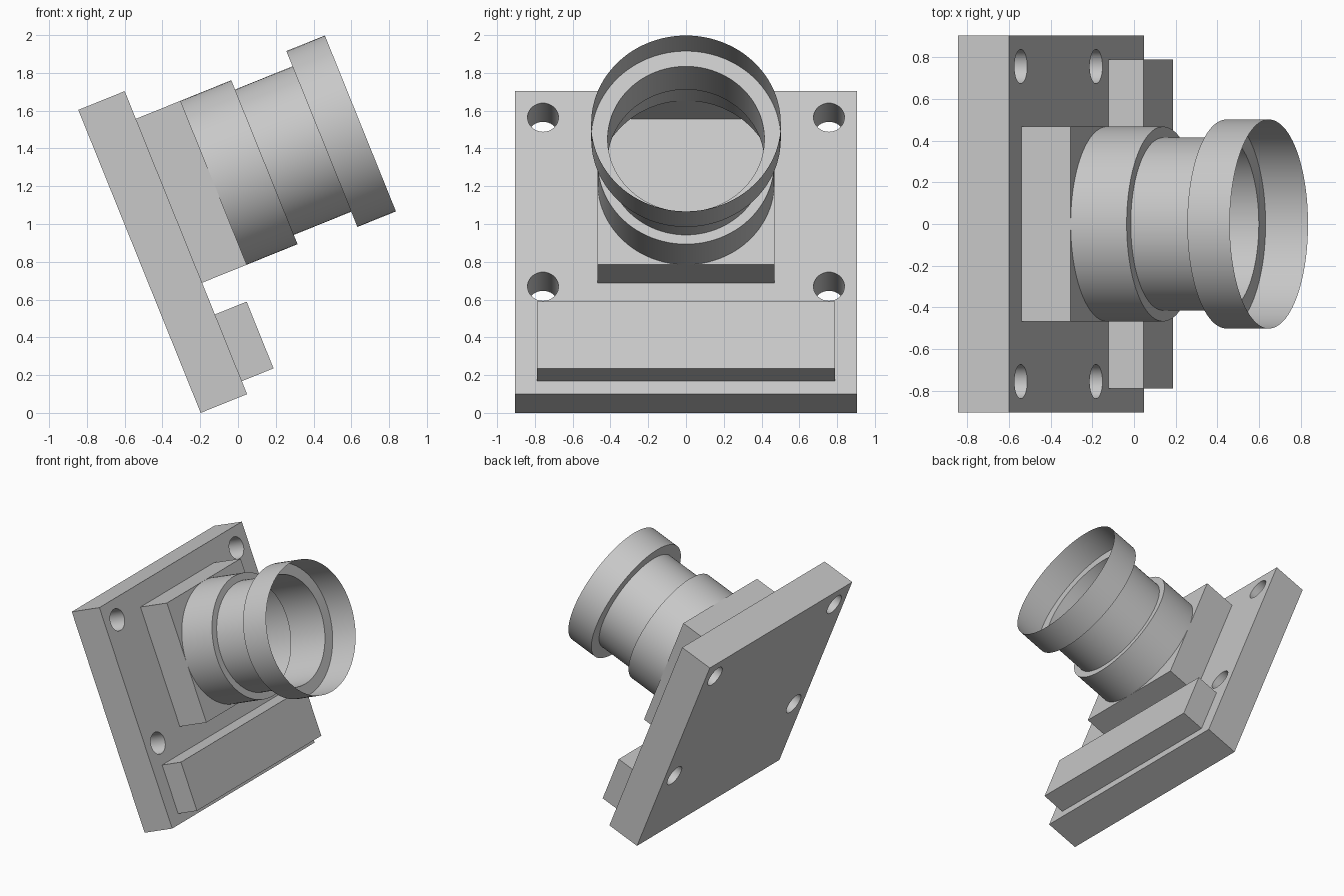
import bpy, bmesh, math
from mathutils import Matrix, Vector

cube = bpy.data.objects.get("Cube")
if cube:
    bpy.data.objects.remove(cube, do_unlink=True)

# Whole model is built upright (x = lens axis, z = board height), then tilted back
TILT = Matrix.Translation((-0.1975, 0, 0)) @ Matrix.Rotation(math.radians(-22), 4, 'Y')
SEG = 96
HALF = 0.468          # housing half width and rear barrel radius
AXIS_Z = 1.104        # height of the lens axis on the board
BOARD, HOUSING = 0.265, 0.52   # front planes of the board and the housing

grey = bpy.data.materials.new("light_grey")
grey.use_nodes = True
colour = (0.58, 0.58, 0.58, 1)
grey.diffuse_color = colour
grey.node_tree.nodes["Principled BSDF"].inputs["Base Color"].default_value = colour


def finish(name, bm):
    bm.transform(TILT)
    mesh = bpy.data.meshes.new(name)
    bm.to_mesh(mesh)
    bm.free()
    mesh.materials.append(grey)
    obj = bpy.data.objects.new(name, mesh)
    bpy.context.collection.objects.link(obj)
    return obj


def activate(obj):
    bpy.ops.object.select_all(action='DESELECT')
    obj.select_set(True)
    bpy.context.view_layer.objects.active = obj


def box_bm(x0, x1, half_y, z0, z1):
    bm = bmesh.new()
    size = Matrix.Diagonal((x1 - x0, 2 * half_y, z1 - z0, 1))
    centre = Matrix.Translation(((x0 + x1) / 2, 0, (z0 + z1) / 2))
    bmesh.ops.create_cube(bm, size=1, matrix=centre @ size)
    return bm


def ring_point(x, r, i):
    a = 2 * math.pi * i / SEG
    return Vector((x, r * math.cos(a), AXIS_Z + r * math.sin(a)))


# Board with four mounting holes
board = finish("circuit_board", box_bm(0, BOARD, 0.905, 0, 1.73))
bm = bmesh.new()
for y in (-0.757, 0.757):
    for z in (0.615, 1.58):
        place = Matrix.Translation((BOARD / 2, y, z)) @ Matrix.Rotation(math.pi / 2, 4, 'Y')
        bmesh.ops.create_cone(bm, cap_ends=True, segments=48, radius1=0.082,
                              radius2=0.082, depth=0.6, matrix=place)
cutter = finish("hole_cutter", bm)
cutter.hide_render = True
cut = board.modifiers.new("mounting_holes", 'BOOLEAN')
cut.operation = 'DIFFERENCE'
cut.solver = 'EXACT'
cut.object = cutter
activate(board)
bpy.ops.object.modifier_apply(modifier=cut.name)
bpy.data.objects.remove(cutter, do_unlink=True)
bpy.ops.object.shade_smooth_by_angle(angle=math.radians(30))

# Connector bar along the lower edge
finish("connector", box_bm(BOARD, 0.446, 0.79, 0.074, 0.455))

# Hollow sensor housing: open box whose front has a round opening
bm = box_bm(BOARD, HOUSING, HALF, AXIS_Z - HALF, AXIS_Z + HALF)
bm.normal_update()
ends = [f for f in bm.faces if abs(f.normal.x) > 0.9]
bmesh.ops.delete(bm, geom=ends, context='FACES_ONLY')
quarter = SEG // 4
for q in range(4):
    arc = [ring_point(HOUSING, HALF, q * quarter + i) for i in range(quarter + 1)]
    corner = ring_point(HOUSING, HALF * math.sqrt(2), (q + 0.5) * quarter)
    tip = bm.verts.new(corner)
    pts = [bm.verts.new(p) for p in arc]
    for a, b in zip(pts, pts[1:]):
        bm.faces.new((tip, b, a))
bmesh.ops.remove_doubles(bm, verts=bm.verts, dist=1e-5)
bmesh.ops.recalc_face_normals(bm, faces=bm.faces)
finish("sensor_housing", bm)

# Lens barrel: one thin stepped tube, open at both ends
profile = [(HOUSING, HALF), (0.81, HALF), (0.81, 0.415),
           (1.138, 0.415), (1.138, 0.502), (1.358, 0.502)]
bm = bmesh.new()
rings = [[bm.verts.new(ring_point(x, r, i)) for i in range(SEG)] for x, r in profile]
for lower, upper in zip(rings, rings[1:]):
    for i in range(SEG):
        j = (i + 1) % SEG
        bm.faces.new((lower[i], lower[j], upper[j], upper[i]))
lens = finish("lens_barrel", bm)
activate(lens)
bpy.ops.object.shade_smooth_by_angle(angle=math.radians(30))
